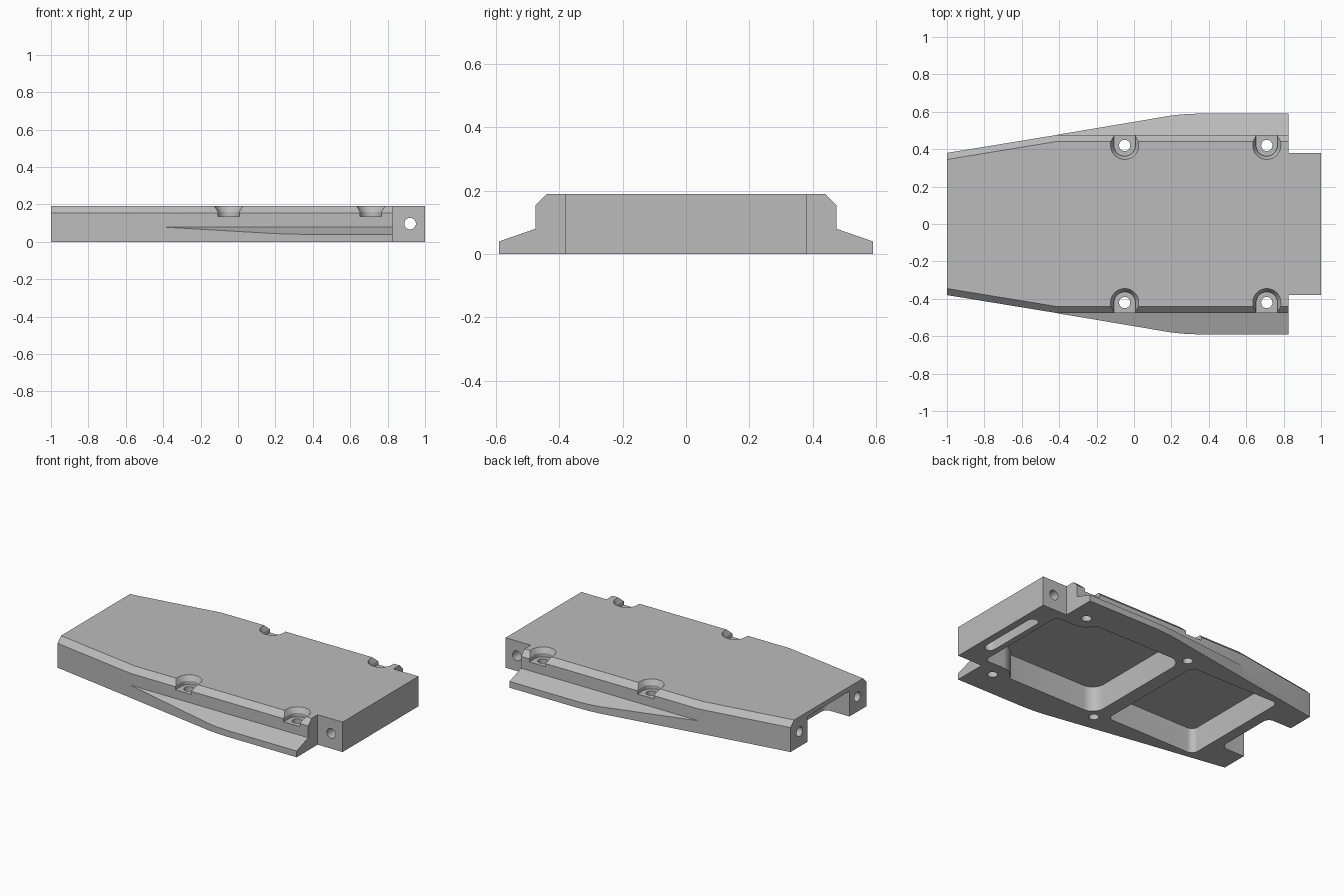
import bpy, bmesh
from math import cos, sin, radians, pi
from mathutils import Matrix

old = bpy.data.objects.get("Cube")
if old:
    bpy.data.objects.remove(old, do_unlink=True)

grey = bpy.data.materials.new("plain grey")
grey.use_nodes = True
grey.diffuse_color = (0.5, 0.5, 0.5, 1)
grey.node_tree.nodes["Principled BSDF"].inputs["Base Color"].default_value = (0.5, 0.5, 0.5, 1)


def loft(name, rings):
    """Closed solid through rings of matching 3D points, capped at both ends."""
    bm = bmesh.new()
    rows = [[bm.verts.new(p) for p in ring] for ring in rings]
    n = len(rows[0])
    for a, b in zip(rows, rows[1:]):
        for i in range(n):
            j = (i + 1) % n
            bm.faces.new((a[i], a[j], b[j], b[i]))
    bm.faces.new(rows[0][::-1])
    bm.faces.new(rows[-1])
    bmesh.ops.recalc_face_normals(bm, faces=bm.faces)
    mesh = bpy.data.meshes.new(name)
    bm.to_mesh(mesh)
    bm.free()
    mesh.materials.append(grey)
    ob = bpy.data.objects.new(name, mesh)
    bpy.context.scene.collection.objects.link(ob)
    return ob


def level(points, z):
    return [(x, y, z) for x, y in points]


def both_sides(half):
    return half + [(x, -y) for x, y in reversed(half)]


def arc(cx, cy, r, start, end, steps=8):
    angles = [radians(start + (end - start) * i / steps) for i in range(steps + 1)]
    return [(cx + r * cos(a), cy + r * sin(a)) for a in angles]


def rod(name, r, start, axis, length):
    """Round cutter from a start point along x, y or z."""
    turn = {"x": Matrix.Rotation(pi / 2, 4, "Y"),
            "y": Matrix.Rotation(-pi / 2, 4, "X"),
            "z": Matrix.Identity(4)}[axis]
    move = Matrix.Translation(start) @ turn
    circle = arc(0, 0, r, 0, 360, 32)[:-1]
    return loft(name, [[move @ Matrix.Translation((x, y, z)).translation for x, y in circle]
                       for z in (0, length)])


def combine(target, other, operation):
    mod = target.modifiers.new("combine", "BOOLEAN")
    mod.operation = operation
    mod.solver = "EXACT"
    mod.object = other
    bpy.context.view_layer.objects.active = target
    bpy.ops.object.modifier_apply(modifier=mod.name)
    bpy.data.objects.remove(other, do_unlink=True)


# Main body: tapered plan, narrower end tab, chamfered long top edges
END, STEP, TAB, TOP = 1.0, 0.825, 0.38, 0.19
low = both_sides([(-END, 0.38), (-0.42, 0.475), (STEP, 0.475), (STEP, TAB), (END, TAB)])
high = both_sides([(-END, 0.345), (-0.42, 0.44), (STEP, 0.44), (STEP, TAB), (END, TAB)])
body = loft("housing_plate", [level(low, 0), level(low, 0.155), level(high, TOP)])

# Sloping side flanges
for side in (1, -1):
    rings = []
    for x, y in [(-0.42, 0.4755), (0.2, 0.58), (0.27, 0.587), (0.34, 0.59), (STEP, 0.59)]:
        edge = 0.08 - 0.04 * (y - 0.475) / 0.115
        section = [(0.43, 0), (y, 0), (y, edge), (0.475, 0.08), (0.43, 0.08)]
        rings.append([(x, side * v, z) for v, z in section])
    combine(body, loft("flange", rings), "UNION")

# Underside pockets, the open end notch and the tab slot
CEILING = 0.16
pocket_a = (arc(0.05, 0.31, 0.08, 180, 90) + arc(0.59, 0.36, 0.03, 90, 0)
            + arc(0.71, 0.42, 0.1, 217, 270) + arc(0.82, 0.29, 0.03, 90, 0))
pocket_b = (arc(-0.05, 0.42, 0.1, 225, 205) + arc(-0.72, 0.34, 0.04, 90, 180))
notch = [(-1.1, 0.21)] + arc(-0.87, 0.17, 0.04, 90, 0)
slot = arc(0.92, 0.19, 0.033, 180, 0)[:-1] + [(0.953, 0.19)]
for half in (pocket_a, pocket_b, notch, slot):
    plan = both_sides(half)
    combine(body, loft("pocket_cutter", [level(plan, -0.1), level(plan, CEILING)]), "DIFFERENCE")

# Screw seats: U-shaped recess with a bevelled rim and a through hole
for x in (-0.05, 0.71):
    for side in (1, -1):
        rings = []
        for r, z in [(0.057, 0.135), (0.057, 0.16), (0.075, TOP), (0.075, 0.3)]:
            plan = [(x + r, 0.55)] + arc(x, 0.42, r, 0, -180, 24) + [(x - r, 0.55)]
            rings.append([(u, side * v, z) for u, v in plan])
        combine(body, loft("seat_cutter", rings), "DIFFERENCE")
        combine(body, rod("screw_cutter", 0.03, (x, side * 0.42, -0.1), "z", 0.4), "DIFFERENCE")

# Cross hole through the tab, blind holes in the two end legs
combine(body, rod("pin_cutter", 0.031, (0.92, -0.6, 0.097), "y", 1.2), "DIFFERENCE")
for y in (0.29, -0.29):
    combine(body, rod("leg_cutter", 0.03, (-1.1, y, 0.095), "x", 0.25), "DIFFERENCE")

bpy.ops.object.select_all(action="DESELECT")
body.select_set(True)
bpy.context.view_layer.objects.active = body
bpy.ops.object.shade_smooth_by_angle(angle=radians(25))
